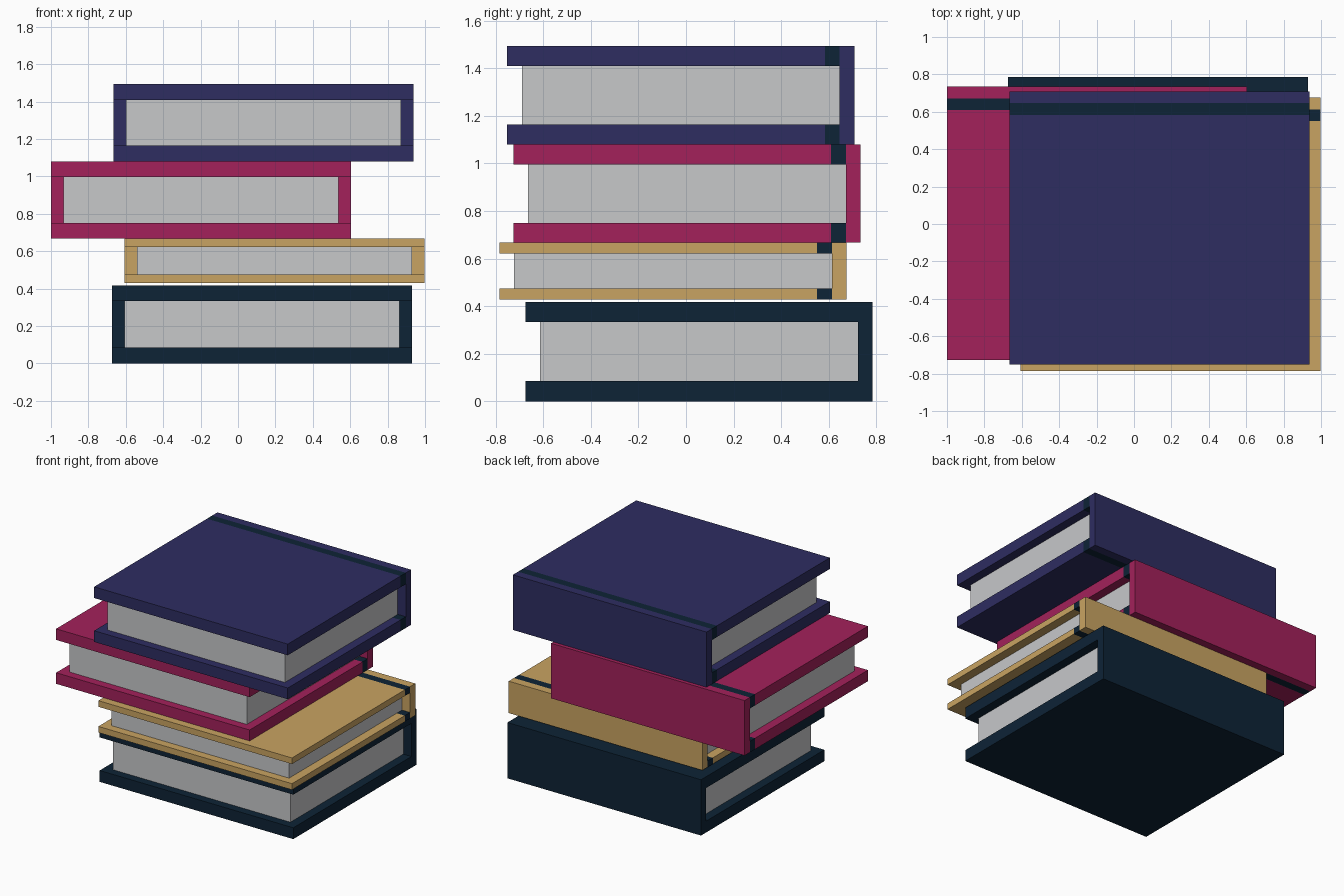
import bpy

if "Cube" in bpy.data.objects:
    bpy.data.objects.remove(bpy.data.objects["Cube"])


def material(name, rgb):
    """Flat material from 0-255 sRGB, stored as linear."""
    lin = [((c / 255 + 0.055) / 1.055) ** 2.4 for c in rgb]
    m = bpy.data.materials.new(name)
    m.diffuse_color = (*lin, 1)
    m.use_nodes = True
    m.node_tree.nodes["Principled BSDF"].inputs["Base Color"].default_value = m.diffuse_color
    return m


navy = material("dark navy", (13, 35, 54))
tan = material("tan", (201, 164, 98))
magenta = material("magenta", (163, 33, 91))
indigo = material("indigo", (46, 45, 97))
paper = material("paper grey", (199, 200, 202))


def box(name, x, y, z, mat):
    """Box from (min, max) ranges."""
    centre = [(r[0] + r[1]) / 2 for r in (x, y, z)]
    bpy.ops.mesh.primitive_cube_add(size=1, location=centre)
    ob = bpy.context.object
    ob.name = name
    ob.scale = [r[1] - r[0] for r in (x, y, z)]
    bpy.ops.object.transform_apply(location=False, rotation=False, scale=True)
    ob.data.materials.append(mat)


WIDTH, DEPTH, SPINE, HINGE = 1.605, 1.46, 0.062, 0.062
INSET = 0.067  # how far pages sit back from the cover edges


def book(name, x0, y0, z0, z1, cover, mat):
    x = (x0, x0 + WIDTH)
    y1 = y0 + DEPTH
    ys = y1 - SPINE       # inner face of spine
    yh = ys - HINGE       # front edge of hinge strip
    # covers and their dark hinge strips
    for side, z in (("lower", (z0, z0 + cover)), ("upper", (z1 - cover, z1))):
        box(f"{name}_{side}_cover", x, (y0, yh), z, mat)
        box(f"{name}_{side}_hinge", x, (yh, ys), z, navy)
    # spine
    box(f"{name}_spine", x, (ys, y1), (z0, z1), mat)
    # page block
    box(f"{name}_pages", (x[0] + INSET, x[1] - INSET), (y0 + 0.062, ys),
        (z0 + cover, z1 - cover), paper)


# stack, bottom to top
book("bottom_book", -0.674, -0.675, 0.0, 0.418, 0.085, navy)
book("thin_book", -0.608, -0.785, 0.429, 0.668, 0.046, tan)
book("third_book", -1.0, -0.726, 0.667, 1.079, 0.083, magenta)
book("top_book", -0.666, -0.752, 1.08, 1.493, 0.084, indigo)
